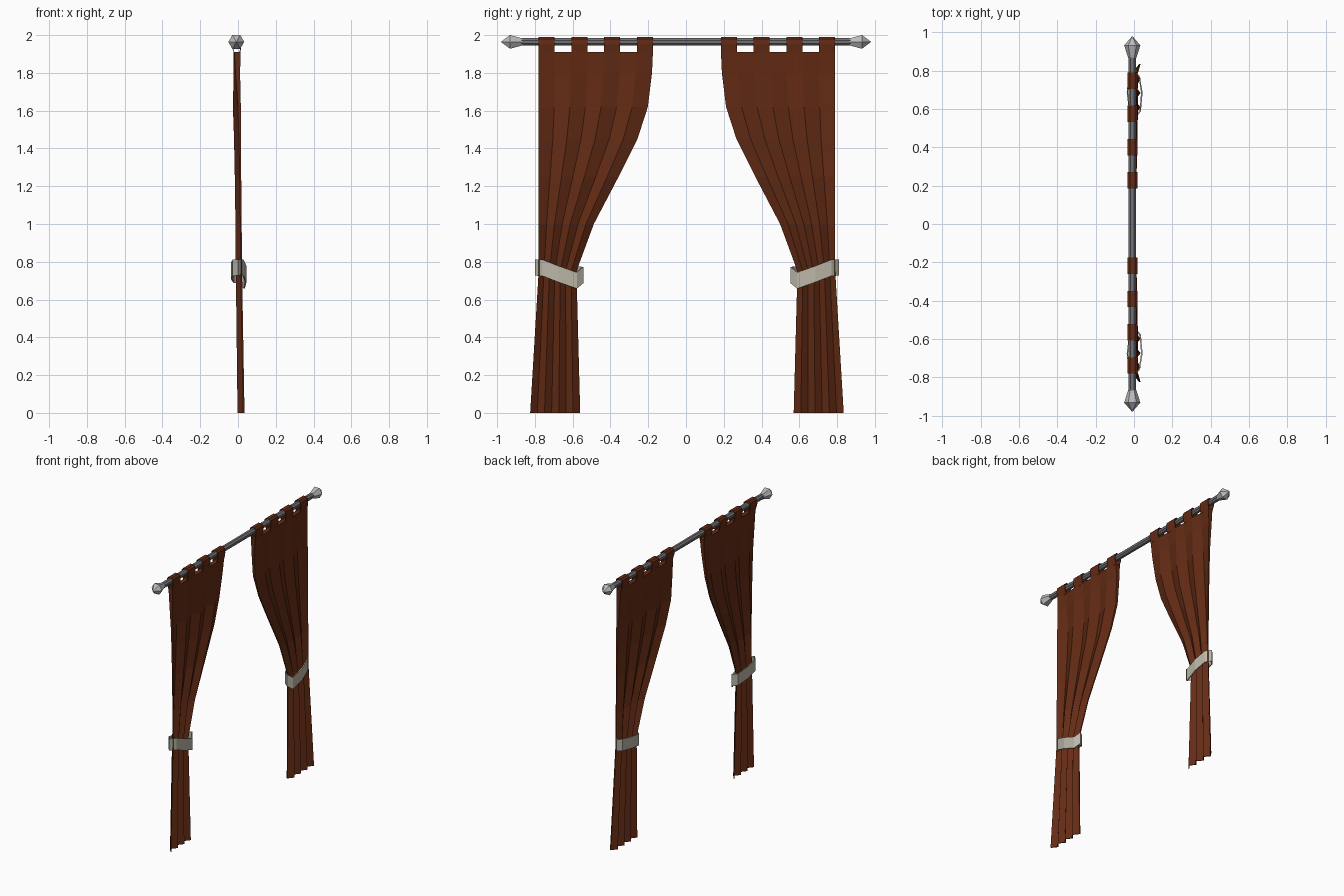
import bpy, bmesh, math

if "Cube" in bpy.data.objects:
    bpy.data.objects.remove(bpy.data.objects["Cube"])

RX, RZ = -0.009, 1.964      # rod axis
MID = 0.005                 # the curtains mirror about this y


def material(name, rgb):
    m = bpy.data.materials.new(name)
    m.diffuse_color = (*rgb, 1)
    m.use_nodes = True
    m.node_tree.nodes["Principled BSDF"].inputs["Base Color"].default_value = m.diffuse_color
    return m


CLOTH = material("rust brown cloth", (0.125, 0.024, 0.007))
STEEL = material("grey steel", (0.17, 0.17, 0.18))
SILVER = material("pale silver", (0.5, 0.5, 0.5))
CREAM = material("cream band", (0.50, 0.47, 0.39))


def make(name, verts, faces, mat):
    me = bpy.data.meshes.new(name)
    me.from_pydata(verts, [], faces)
    bm = bmesh.new()
    bm.from_mesh(me)
    bmesh.ops.remove_doubles(bm, verts=bm.verts, dist=1e-5)
    bmesh.ops.recalc_face_normals(bm, faces=bm.faces)
    bm.to_mesh(me)
    bm.free()
    me.materials.append(mat)
    ob = bpy.data.objects.new(name, me)
    bpy.context.collection.objects.link(ob)
    return ob


def lathe_y(name, profile, sides, turn, mat):
    """Turn (y, radius) pairs around the rod axis."""
    v, f = [], []
    for y, r in profile:
        for k in range(sides):
            a = 2 * math.pi * k / sides + turn
            v.append((RX + r * math.cos(a), y, RZ + r * math.sin(a)))
    for i in range(len(profile) - 1):
        for k in range(sides):
            n = (k + 1) % sides
            f.append((i*sides + k, i*sides + n, (i+1)*sides + n, (i+1)*sides + k))
    f += [tuple(range(sides)), tuple(range((len(profile) - 1) * sides, len(profile) * sides))]
    return make(name, v, f, mat)


def ring_strip(name, rings, mat):
    """Closed band: each ring is a list of 4 points, joined in a loop."""
    n = len(rings)
    v = [p for r in rings for p in r]
    f = []
    for i in range(n):
        j = (i + 1) % n
        for k in range(4):
            m = (k + 1) % 4
            f.append((i*4 + k, i*4 + m, j*4 + m, j*4 + k))
    return make(name, v, f, mat)


# rows of the curtain: z, inner edge, outer edge, middle x, fold depth, thickness
ROWS = [
    (1.91, 0.180, 0.785, -0.005, 0.002, 0.034),
    (1.80, 0.185, 0.785, -0.006, 0.005, 0.024),
    (1.62, 0.207, 0.785, -0.006, 0.013, 0.016),
    (1.45, 0.262, 0.785, -0.003, 0.013, 0.010),
    (1.25, 0.362, 0.785, 0.000, 0.013, 0.008),
    (1.00, 0.493, 0.785, 0.003, 0.013, 0.007),
    (0.75, 0.585, 0.785, 0.005, 0.013, 0.007),
    (0.00, 0.565, 0.830, 0.016, 0.015, 0.007),
]
COLS = 7


def curtain(side, s):
    # pleated panel, front and back sheets with closed rims
    v, f = [], []
    w = COLS + 1
    for sign in (1, -1):
        for z, a, b, x, d, t in ROWS:
            for c in range(w):
                fold = d if c % 2 else -d
                v.append((x + fold + sign * t / 2, MID + s * (a + (b - a) * c / COLS), z))
    n = len(ROWS) * w
    for r in range(len(ROWS) - 1):
        for c in range(COLS):
            q = (r*w + c, r*w + c + 1, (r+1)*w + c + 1, (r+1)*w + c)
            f += [q, tuple(i + n for i in q)]
        for c in (0, COLS):
            f.append((r*w + c, (r+1)*w + c, (r+1)*w + c + n, r*w + c + n))
    for r in (0, len(ROWS) - 1):
        for c in range(COLS):
            f.append((r*w + c, r*w + c + 1, r*w + c + 1 + n, r*w + c + n))
    make(side + "_curtain", v, f, CLOTH)

    # tab loops over the rod
    outline = [(-0.022, 1.905), (-0.035, 1.95), (-0.033, 1.980), (-0.022, 1.991),
               (0.006, 1.991), (0.017, 1.980), (0.019, 1.95), (0.012, 1.905)]
    for k in range(4):
        a = 0.180 + (0.605 - 0.085) / 3 * k
        rings = []
        for x, z in outline:
            xi, zi = RX + (x - RX) * 0.8, z if z < 1.91 else RZ + (z - RZ) * 0.8
            y0, y1 = MID + s * a, MID + s * (a + 0.085)
            rings.append([(x, y0, z), (x, y1, z), (xi, y1, zi), (xi, y0, zi)])
        ring_strip(f"{side}_tab_{k + 1}", rings, CLOTH)

    # tieback band, sagging towards the window middle
    path = [(0.000, 0.805, 0.770), (0.030, 0.765, 0.768), (0.045, 0.680, 0.735),
            (0.036, 0.583, 0.701), (0.010, 0.548, 0.730), (-0.025, 0.575, 0.732),
            (-0.038, 0.680, 0.752), (-0.028, 0.775, 0.768)]
    cy, h = 0.68, 0.043
    rings = []
    for x, y, z in path:
        xi, yi = x * 0.82, cy + (y - cy) * 0.95
        y, yi = MID + s * y, MID + s * yi
        rings.append([(x, y, z - h), (x, y, z + h), (xi, yi, z + h), (xi, yi, z - h)])
    ring_strip(side + "_tieback", rings, CREAM)

    # finial
    lathe_y(side + "_finial", [(s * 0.865, 0.021), (s * 0.912, 0.036), (s * 0.932, 0.042),
                               (s * 0.979, 0.001)], 6, 0, SILVER)


lathe_y("rod", [(-0.88, 0.021), (0.88, 0.021)], 8, math.pi / 8, STEEL)
curtain("right", 1)
curtain("left", -1)
